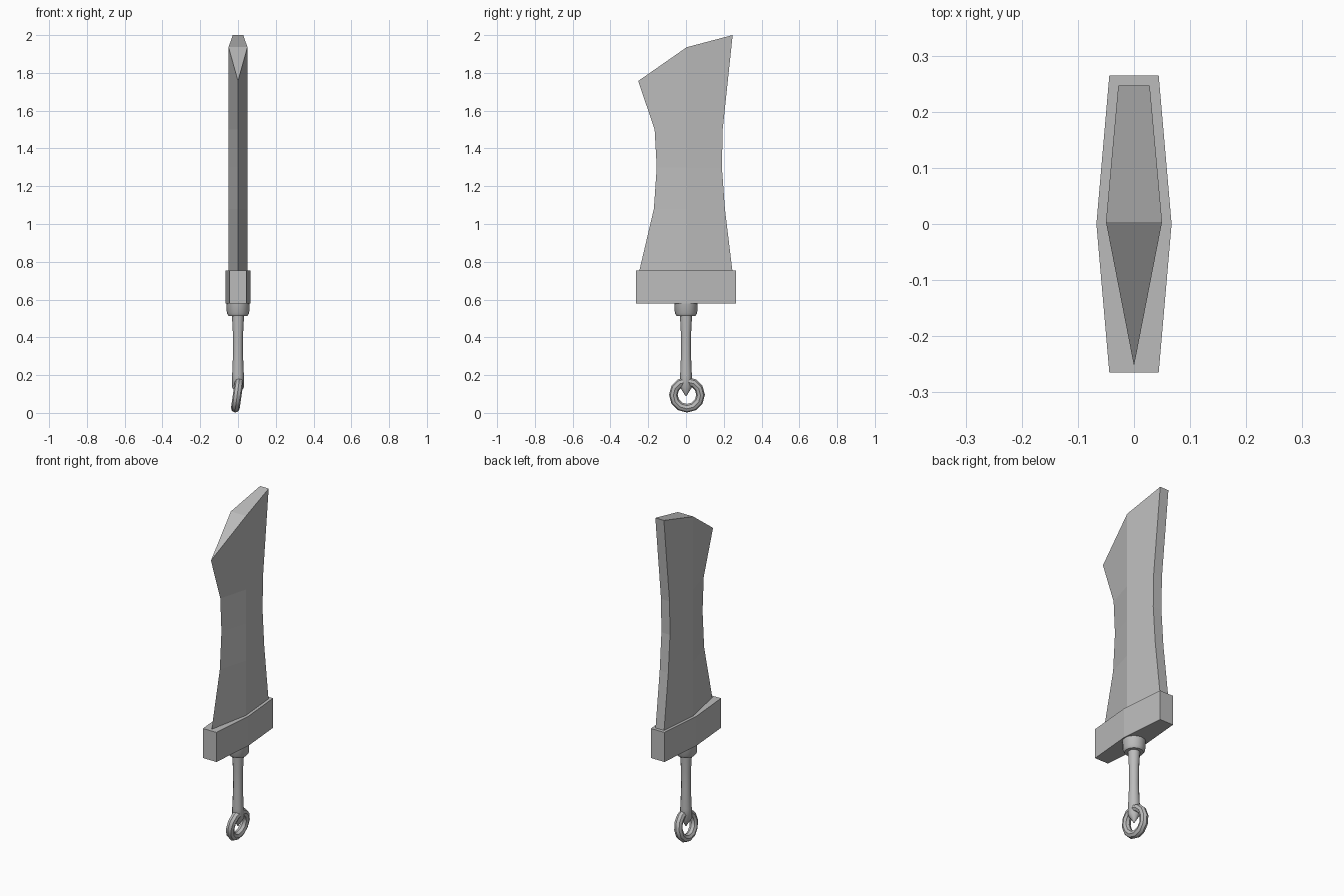
import bpy, bmesh, math
from mathutils import Matrix

cube = bpy.data.objects.get("Cube")
if cube:
    bpy.data.objects.remove(cube, do_unlink=True)

GREY = (0.5, 0.5, 0.5, 1)
metal = bpy.data.materials.new("grey metal")
metal.use_nodes = True
metal.diffuse_color = GREY
metal.node_tree.nodes["Principled BSDF"].inputs["Base Color"].default_value = GREY


def finish(name, bm, smooth=None):
    bmesh.ops.recalc_face_normals(bm, faces=bm.faces)
    mesh = bpy.data.meshes.new(name)
    bm.to_mesh(mesh)
    bm.free()
    mesh.materials.append(metal)
    obj = bpy.data.objects.new(name, mesh)
    bpy.context.collection.objects.link(obj)
    if smooth:
        bpy.ops.object.select_all(action='DESELECT')
        obj.select_set(True)
        bpy.context.view_layer.objects.active = obj
        bpy.ops.object.shade_smooth_by_angle(angle=math.radians(smooth))
    return obj


def loft(name, sections, smooth=None):
    """Join matching cross-sections with side faces and cap both ends."""
    bm = bmesh.new()
    rings = [[bm.verts.new(p) for p in s] for s in sections]
    n = len(rings[0])
    for a, b in zip(rings, rings[1:]):
        for i in range(n):
            j = (i + 1) % n
            bm.faces.new((a[i], a[j], b[j], b[i]))
    bottom = bm.faces.new(rings[0])
    top = bm.faces.new(rings[-1])
    if n == 5:
        # The slanted tip breaks along the ridge line
        r = rings[-1]
        bmesh.utils.face_split(top, r[1], r[4])
    return finish(name, bm, smooth)


def turned(name, profile, sides, smooth):
    """Round part from (radius, height) pairs."""
    angles = [2 * math.pi * i / sides for i in range(sides)]
    return loft(name, [[(r * math.cos(a), r * math.sin(a), z) for a in angles]
                       for r, z in profile], smooth)


# Blade: sharp front edge, ridge in the middle, narrow flat spine
def blade_section(front, back, zf, zm, zb):
    return [(0, front, zf), (0.05, 0.004, zm), (0.028, back, zb),
            (-0.028, back, zb), (-0.05, 0.004, zm)]


levels = [(-0.25, 0.247, 0.74), (-0.17, 0.206, 1.08),
          (-0.155, 0.19, 1.3), (-0.166, 0.194, 1.5)]
sections = [blade_section(f, b, z, z, z) for f, b, z in levels]
sections.append(blade_section(-0.253, 0.247, 1.757, 1.936, 2.0))
loft("blade", sections)

# Guard: long six-sided block
outline = [(0.044, -0.265), (0.067, 0), (0.044, 0.265),
           (-0.044, 0.265), (-0.067, 0), (-0.044, -0.265)]
loft("guard", [[(x, y, z) for x, y in outline] for z in (0.58, 0.755)])

# Collar under the guard, and the waisted grip with a pointed end
turned("collar", [(0.05, 0.514), (0.059, 0.528), (0.063, 0.6)], 16, 40)
turned("grip", [(0.003, 0.09), (0.031, 0.135), (0.031, 0.2), (0.026, 0.32),
                (0.027, 0.42), (0.033, 0.53)], 12, 40)

# Pommel ring: torus hanging slightly tilted
bm = bmesh.new()
MAJOR, MINOR, SEGS, SIDES = 0.072, 0.023, 12, 8
grid = []
for i in range(SEGS):
    a = 2 * math.pi * i / SEGS
    row = []
    for j in range(SIDES):
        b = 2 * math.pi * j / SIDES
        r = MAJOR + MINOR * math.cos(b)
        row.append(bm.verts.new((MINOR * math.sin(b), r * math.cos(a), r * math.sin(a))))
    grid.append(row)
for i in range(SEGS):
    for j in range(SIDES):
        k, m = (i + 1) % SEGS, (j + 1) % SIDES
        bm.faces.new((grid[i][j], grid[k][j], grid[k][m], grid[i][m]))
bm.transform(Matrix.Translation((-0.004, 0.005, 0.096)) @ Matrix.Rotation(math.radians(8), 4, 'Y'))
finish("pommel_ring", bm, 40)
